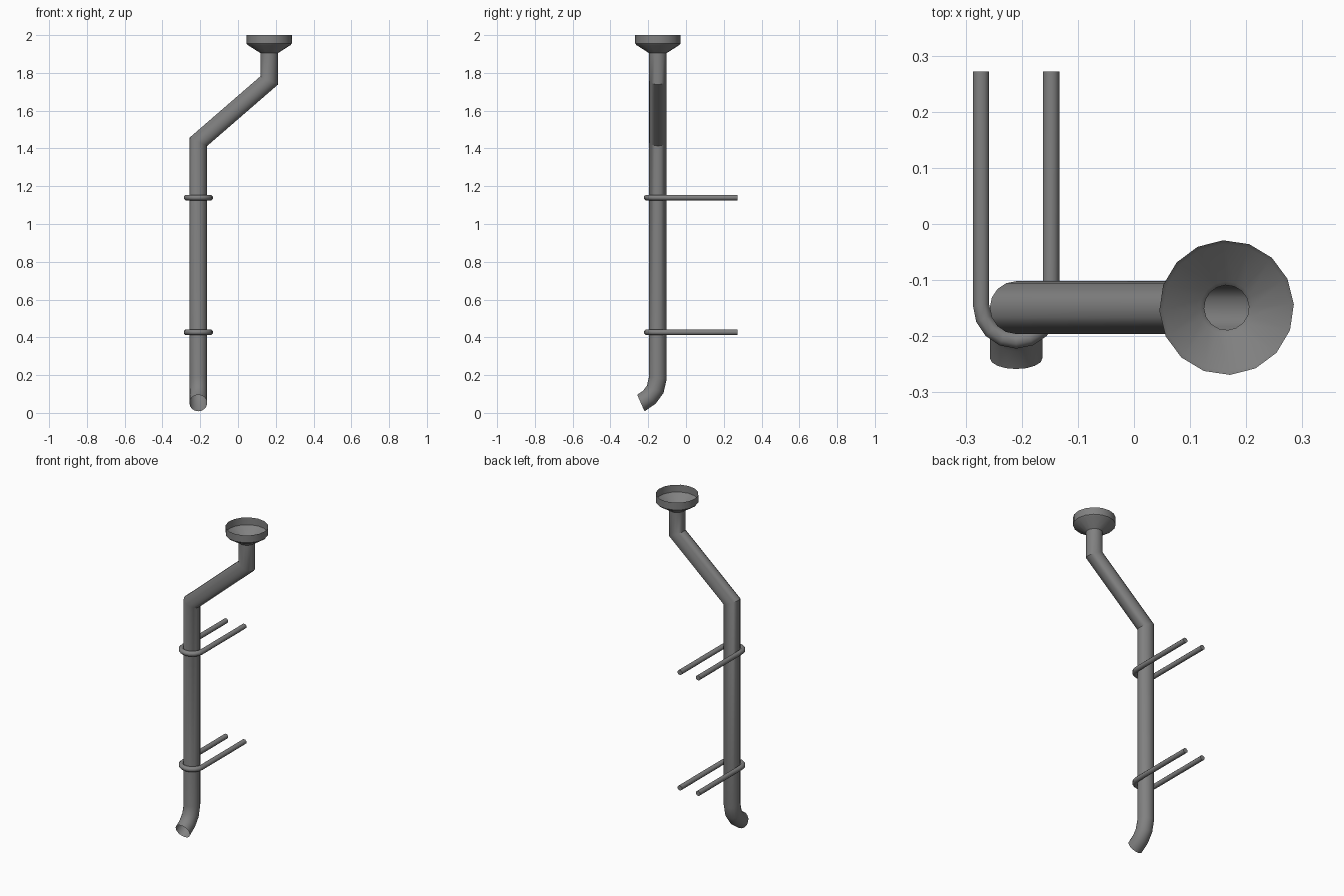
import bpy, bmesh, math
from mathutils import Vector

if "Cube" in bpy.data.objects:
    bpy.data.objects.remove(bpy.data.objects["Cube"])

metal = bpy.data.materials.new("grey metal")
metal.diffuse_color = (0.22, 0.22, 0.22, 1)
metal.use_nodes = True
metal.node_tree.nodes["Principled BSDF"].inputs["Base Color"].default_value = metal.diffuse_color


def finish(name, bm, angle):
    mesh = bpy.data.meshes.new(name)
    bm.to_mesh(mesh)
    bm.free()
    mesh.materials.append(metal)
    ob = bpy.data.objects.new(name, mesh)
    bpy.context.collection.objects.link(ob)
    bpy.context.view_layer.objects.active = ob
    ob.select_set(True)
    bpy.ops.object.shade_smooth_by_angle(angle=math.radians(angle))
    ob.select_set(False)
    return ob


def bridge(bm, rings):
    for a, b in zip(rings, rings[1:]):
        n = len(a)
        for i in range(n):
            j = (i + 1) % n
            bm.faces.new((a[i], a[j], b[j], b[i]))


def tube(name, path, radius, sides, side_axis, end_normal=None, caps=False,
         angle=30, turn=0.0):
    """Sweep a circle along a path with mitred joints."""
    pts = [Vector(p) for p in path]
    segs = [(b - a).normalized() for a, b in zip(pts, pts[1:])]
    bm = bmesh.new()
    rings = []
    for k, p in enumerate(pts):
        d = segs[max(k - 1, 0)]
        nxt = segs[min(k, len(segs) - 1)]
        normal = (d + nxt).normalized()
        if end_normal and k == len(pts) - 1:
            normal = Vector(end_normal).normalized()
        u = Vector(side_axis)
        u = (u - d * u.dot(d)).normalized()
        v = d.cross(u)
        ring = []
        for i in range(sides):
            t = 2 * math.pi * i / sides + turn
            off = (u * math.cos(t) + v * math.sin(t)) * radius
            off -= d * (off.dot(normal) / d.dot(normal))   # slide onto mitre plane
            ring.append(bm.verts.new(p + off))
        rings.append(ring)
    bridge(bm, rings)
    if caps:
        bm.faces.new(rings[0][::-1])
        bm.faces.new(rings[-1])
    bmesh.ops.recalc_face_normals(bm, faces=bm.faces)
    return finish(name, bm, angle)


PX, PY, FX = -0.21, -0.149, 0.165

# Drainpipe: funnel neck, slanted run, long drop and outlet bend
tube("drainpipe",
     [(FX, PY, 1.905), (FX, PY, 1.76), (PX, PY, 1.435), (PX, PY, 0.185),
      (PX, -0.163, 0.125), (PX, -0.194, 0.083), (PX, -0.239, 0.052)],
     0.047, 16, (0, 1, 0), end_normal=(0, -0.9, -0.4))

# Funnel: thin open bowl on top of the neck
bm = bmesh.new()
rings = []
for r, z in [(0.040, 1.897), (0.047, 1.905), (0.113, 1.947), (0.120, 1.955), (0.120, 2.0)]:
    rings.append([bm.verts.new((FX + r * math.cos(math.tau * i / 16 + 0.05),
                                PY + r * math.sin(math.tau * i / 16 + 0.05), z))
                  for i in range(16)])
bridge(bm, rings)
finish("funnel", bm, 35)

# Wall brackets: U-shaped rods around the pipe
R = 0.0625
for label, z in (("lower", 0.427), ("upper", 1.14)):
    arc = [(PX - R * math.cos(math.pi * i / 8), -0.145 - R * math.sin(math.pi * i / 8), z)
           for i in range(9)]
    path = [(PX - R, 0.272, z)] + arc + [(PX + R, 0.272, z)]
    tube(label + "_bracket", path, 0.0155, 8, (0, 0, 1), caps=True,
         angle=50, turn=math.pi / 8)
